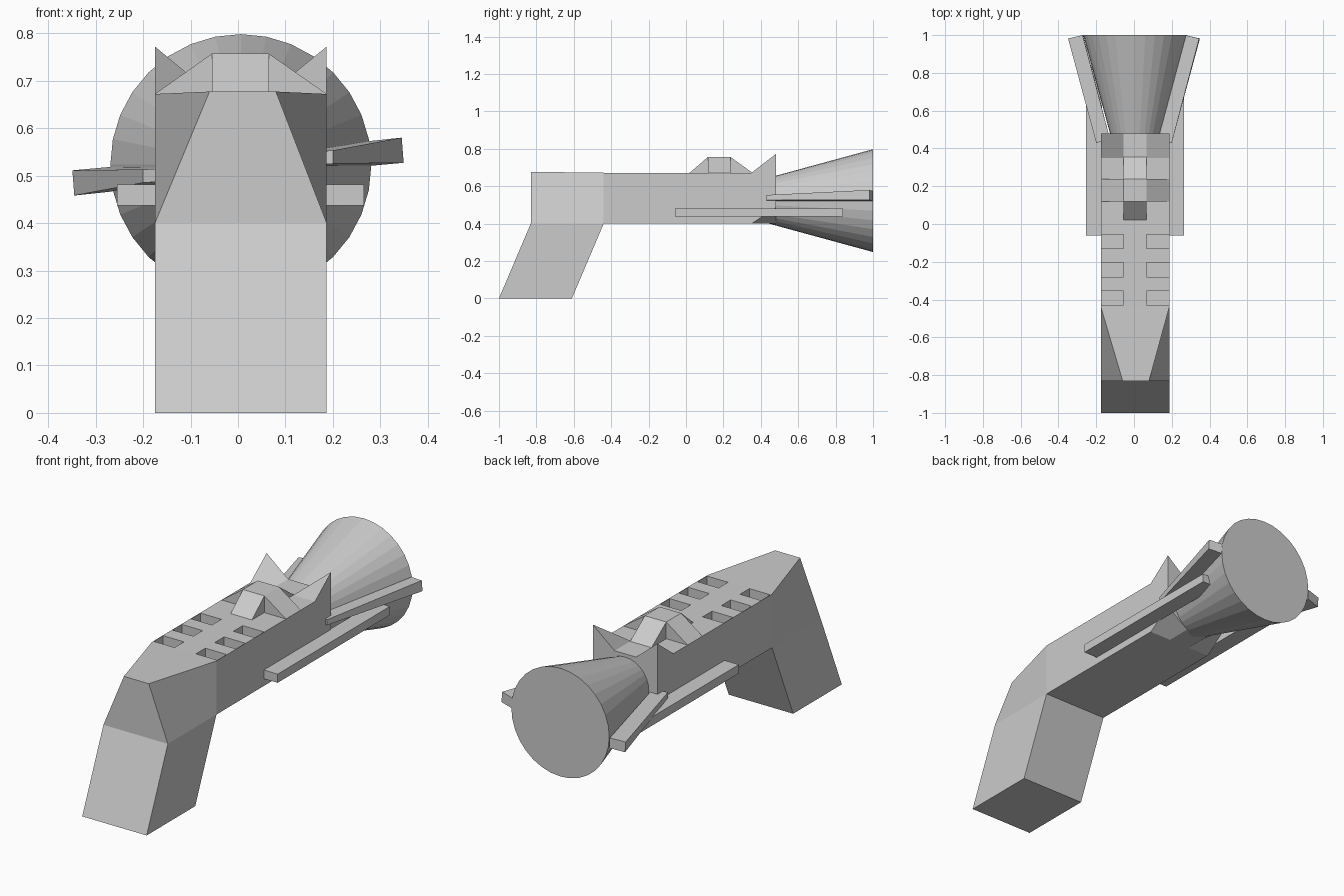
import bpy, bmesh
from mathutils import Vector, Matrix

if "Cube" in bpy.data.objects:
    bpy.data.objects.remove(bpy.data.objects["Cube"])

L, R = -0.175, 0.187          # body sides
IL, IR = -0.055, 0.065        # inner column of the top deck
CX, BZ, TZ = 0.006, 0.40, 0.672


def loft(name, rings):
    """Skin a list of equal-length point rings and cap both ends."""
    bm = bmesh.new()
    vs = [[bm.verts.new(p) for p in ring] for ring in rings]
    n = len(vs[0])
    for a, b in zip(vs, vs[1:]):
        for i in range(n):
            j = (i + 1) % n
            bm.faces.new((a[i], a[j], b[j], b[i]))
    bm.faces.new(vs[0])
    bm.faces.new(vs[-1][::-1])
    bmesh.ops.recalc_face_normals(bm, faces=bm.faces)
    me = bpy.data.meshes.new(name)
    bm.to_mesh(me)
    bm.free()
    ob = bpy.data.objects.new(name, me)
    bpy.context.collection.objects.link(ob)
    return ob


def box(name, x0, x1, y0, y1, z0, z1):
    return loft(name, [[(x0, y, z0), (x1, y, z0), (x1, y, z1), (x0, y, z1)]
                       for y in (y0, y1)])


def side_prism(name, profile, x0, x1):
    return loft(name, [[(x, y, z) for y, z in profile] for x in (x0, x1)])


def section(y, l, r, z_out_top, z_out_low):
    """Eight-point body section: outer corners can rise, inner ones stay."""
    return [(l, y, z_out_top), (max(l, IL), y, TZ), (min(r, IR), y, TZ), (r, y, z_out_top),
            (R, y, z_out_low), (IR, y, BZ), (IL, y, BZ), (L, y, z_out_low)]


# Body: straight middle, narrowed rear top
body = loft("body", [
    [(-0.06, -0.83, 0.677), (-0.02, -0.83, 0.677), (0.04, -0.83, 0.677), (0.08, -0.83, 0.677),
     (R, -0.83, BZ), (IR, -0.83, BZ), (IL, -0.83, BZ), (L, -0.83, BZ)],
    section(-0.44, L, R, TZ, BZ),
    section(0.35, L, R, TZ, BZ),
    section(0.48, L, R, 0.772, 0.485),   # corner spikes and lower chamfers
])

# Vent slots in the top deck
for i, y in enumerate((-0.43, -0.28, -0.13)):
    for side, x0, x1 in (("left", L + 0.003, IL), ("right", IR, R - 0.003)):
        cut = box(f"slot_cutter_{side}_{i}", x0, x1, y, y + 0.075, TZ - 0.05, TZ + 0.1)
        cut.hide_render = True
        cut.hide_viewport = True
        m = body.modifiers.new("slot", 'BOOLEAN')
        m.operation, m.solver, m.object = 'DIFFERENCE', 'EXACT', cut

# Grip
side_prism("grip", [(-1, 0), (-0.61, 0), (-0.44, BZ), (-0.83, BZ)], L, R)

# Sight: two crossed wedges on the deck
S = 0.757
side_prism("sight_lengthwise", [(0.02, TZ), (0.355, TZ), (0.237, S), (0.118, S)], IL, IR)
loft("sight_crosswise", [[(L, y, TZ), (R, y, TZ), (IR, y, S), (IL, y, S)]
                         for y in (0.118, 0.237)])

# Flared muzzle
bm = bmesh.new()
bmesh.ops.create_cone(bm, cap_ends=True, segments=32, radius1=0.275, radius2=0.122, depth=0.56,
                      matrix=Matrix.Translation((CX, 0.72, 0.523)) @ Matrix.Rotation(1.5707963, 4, 'X'))
me = bpy.data.meshes.new("muzzle")
bm.to_mesh(me)
bm.free()
bpy.context.collection.objects.link(bpy.data.objects.new("muzzle", me))

# Straight side rails
box("side_rail_right", R - 0.005, 0.265, -0.06, 0.84, 0.437, 0.481)
box("side_rail_left", -0.255, L + 0.005, -0.06, 0.84, 0.437, 0.481)

# Splayed tapering fins, the left one turned half a turn about the barrel
fin = [[(0.127, 0.449, 0.522), (0.2, 0.43, 0.525), (0.2, 0.43, 0.553), (0.127, 0.449, 0.548)],
       [(0.272, 1.0, 0.52), (0.349, 0.982, 0.527), (0.345, 0.982, 0.58), (0.27, 1.0, 0.572)]]
loft("fin_right", fin)
loft("fin_left", [[(-x, y, 1.038 - z) for x, y, z in ring] for ring in fin])
